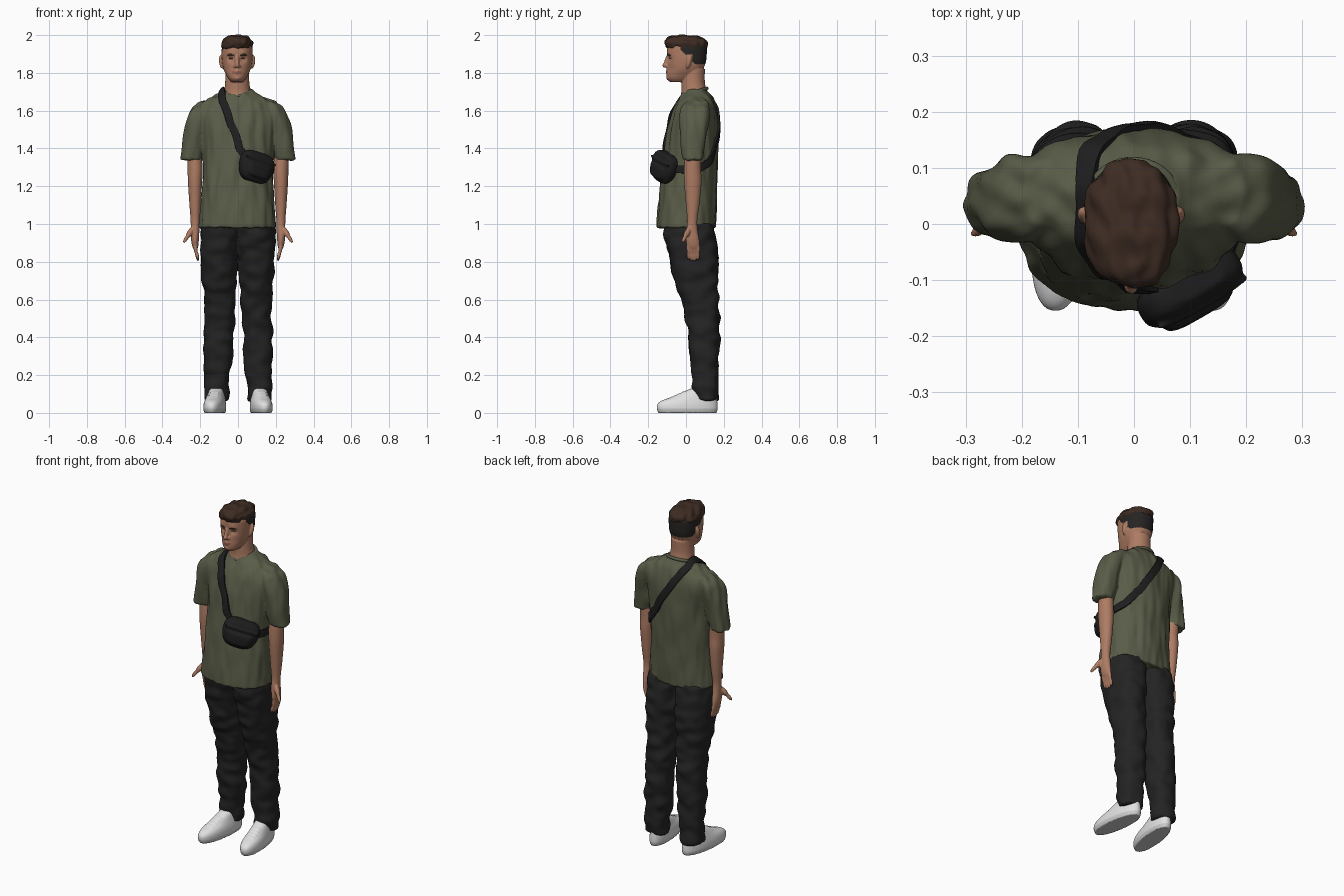
import bpy, bmesh, math
from mathutils import Vector, Matrix, noise
from mathutils.bvhtree import BVHTree

cube = bpy.data.objects.get("Cube")
if cube:
    bpy.data.objects.remove(cube)


def material(name, r, g, b, rough=0.8):
    m = bpy.data.materials.new(name)
    m.use_nodes = True
    m.diffuse_color = (r, g, b, 1)
    bsdf = m.node_tree.nodes["Principled BSDF"]
    bsdf.inputs["Base Color"].default_value = (r, g, b, 1)
    bsdf.inputs["Roughness"].default_value = rough
    return m


OLIVE = material("olive cloth", 0.10, 0.108, 0.064)
CHARCOAL = material("charcoal cloth", 0.017, 0.017, 0.018)
SKIN = material("skin", 0.42, 0.2, 0.125)
LIP = material("lips", 0.3, 0.11, 0.08)
BROWN = material("brown hair", 0.046, 0.024, 0.016)
FADE = material("dark short hair", 0.02, 0.018, 0.017)
WHITE = material("white leather", 0.75, 0.75, 0.75)
SOLE = material("shoe sole", 0.6, 0.6, 0.6)
BLACK = material("black nylon", 0.013, 0.013, 0.014)


def spline(points, steps):
    """Smooth curve through tuples of any length."""
    out, last = [], len(points) - 1
    for i in range(last):
        a, b, c, d = (points[min(max(j, 0), last)] for j in range(i - 1, i + 3))
        for k in range(steps):
            t = k / steps
            out.append(tuple(
                q + t / 2 * (r - p + t * (2 * p - 5 * q + 4 * r - s + t * (3 * (q - r) + s - p)))
                for p, q, r, s in zip(a, b, c, d)))
    return out + [tuple(points[-1])]


def loft(bm, rings, side=1, power=2.0, n=40, steps=5):
    """Closed skin over rings given as (z, x min, x max, y min, y max)."""
    loops = []
    for z, x0, x1, y0, y1 in spline(rings, steps):
        loop = []
        for i in range(n):
            c, s = math.cos(math.tau * i / n), math.sin(math.tau * i / n)
            c = math.copysign(abs(c) ** (2 / power), c)
            s = math.copysign(abs(s) ** (2 / power), s)
            x, y = (x0 + x1 + (x1 - x0) * c) / 2, (y0 + y1 + (y1 - y0) * s) / 2
            loop.append(bm.verts.new((x * side, y, z)))
        loops.append(loop)
    for a, b in zip(loops, loops[1:]):
        for i in range(n):
            j = (i + 1) % n
            bm.faces.new((a[i], a[j], b[j], b[i]))
    bm.faces.new(loops[0])
    bm.faces.new(loops[-1])


def blob(bm, p, q, radius, side=1):
    """Long ellipsoid from p to q."""
    p, q = Vector(p), Vector(q)
    p.x, q.x = p.x * side, q.x * side
    turn = (q - p).to_track_quat("Z", "Y").to_matrix().to_4x4()
    size = Matrix.Diagonal((radius, radius, (q - p).length / 2, 1))
    bmesh.ops.create_uvsphere(bm, u_segments=16, v_segments=10, radius=1,
                              matrix=Matrix.Translation((p + q) / 2) @ turn @ size)


def finish(bm, name, mats, voxel=0.0, smooth=2):
    """Turn a bmesh into a smooth object, fused into one skin if voxel is set."""
    bmesh.ops.recalc_face_normals(bm, faces=bm.faces)
    mesh = bpy.data.meshes.new(name)
    bm.to_mesh(mesh)
    bm.free()
    ob = bpy.data.objects.new(name, mesh)
    bpy.context.collection.objects.link(ob)
    if voxel:
        mod = ob.modifiers.new("fuse", "REMESH")
        mod.mode, mod.voxel_size = "VOXEL", voxel
        mod = ob.modifiers.new("soften", "SMOOTH")
        mod.factor, mod.iterations = 0.5, smooth
        graph = bpy.context.evaluated_depsgraph_get()
        fused = bpy.data.meshes.new_from_object(ob.evaluated_get(graph))
        ob.modifiers.clear()
        ob.data = fused
    ob.data.materials.clear()
    for m in mats:
        ob.data.materials.append(m)
    ob.data.polygons.foreach_set("use_smooth", [True] * len(ob.data.polygons))
    ob.data.set_sharp_from_angle(angle=math.radians(50))
    return ob


def crumple(ob, scale, amount):
    """Push the surface in and out in soft folds."""
    normals = [v.normal.copy() for v in ob.data.vertices]
    for v, nor in zip(ob.data.vertices, normals):
        v.co += nor * amount * noise.noise(v.co * Vector(scale))


# Shirt: body, two sleeves and a collar rib
bm = bmesh.new()
loft(bm, [(0.98, -.208, .204, -.155, .155), (1.1, -.197, .193, -.148, .16),
          (1.25, -.187, .185, -.13, .165), (1.4, -.187, .187, -.112, .168),
          (1.5, -.2, .2, -.097, .168), (1.58, -.213, .213, -.076, .166),
          (1.63, -.2, .2, -.054, .156), (1.665, -.155, .155, -.036, .14),
          (1.69, -.1, .1, -.022, .124), (1.715, -.078, .078, -.005, .11)], power=2.3)
for s in (1, -1):
    loft(bm, [(1.338, .198, .306, -.02, .095), (1.45, .17, .291, -.032, .108),
              (1.55, .15, .274, -.035, .122), (1.61, .14, .247, -.025, .125),
              (1.65, .14, .195, 0, .11)], s)
shirt = finish(bm, "shirt", [OLIVE], 0.008, 3)
crumple(shirt, (26, 26, 6), 0.009)

bpy.ops.mesh.primitive_torus_add(major_radius=1, minor_radius=0.11, location=(-.002, .045, 1.698))
collar = bpy.context.object
collar.name = "collar"
collar.scale, collar.rotation_euler = (.077, .07, .08), (0.3, 0, 0)
collar.data.materials.append(OLIVE)
bpy.ops.object.shade_smooth()

# Trousers: two legs joined at the hips
bm = bmesh.new()
for s in (1, -1):
    loft(bm, [(.065, .05, .177, .042, .168), (.15, .047, .179, .038, .17),
              (.3, .03, .18, .02, .173), (.45, .022, .179, .008, .176),
              (.58, .016, .176, -.022, .171), (.7, .01, .187, -.06, .168),
              (.82, 0, .196, -.086, .17), (.92, -.01, .2, -.11, .16),
              (1.0, -.02, .196, -.115, .145)], s, 2.3)
trousers = finish(bm, "trousers", [CHARCOAL], 0.008, 2)
crumple(trousers, (14, 14, 18), 0.012)

# Shoes, toes turned slightly out
for s, label in ((1, "left"), (-1, "right")):
    bm = bmesh.new()
    loft(bm, [(0, .064, .168, -.148, .163), (.02, .06, .172, -.156, .168),
              (.045, .06, .171, -.154, .168), (.065, .064, .167, -.13, .166),
              (.085, .07, .162, -.075, .164), (.11, .076, .156, -.02, .162),
              (.13, .08, .152, .03, .158)], s, 2.2)
    for k in range(4):
        y, z = -.075 + .02 * k, .08 + .009 * k
        blob(bm, (.088, y, z), (.144, y, z), .007, s)
    pivot = Matrix.Translation((.115 * s, .06, 0))
    bm.transform(pivot @ Matrix.Rotation(.13 * s, 4, "Z") @ pivot.inverted())
    shoe = finish(bm, label + "_shoe", [WHITE, SOLE], 0.005, 2)
    for f in shoe.data.polygons:
        f.material_index = int(f.center.z < .022)

# Arms with hands
for s, label in ((1, "left"), (-1, "right")):
    bm = bmesh.new()
    loft(bm, [(1.42, .2, .27, 0, .085), (1.3, .187, .267, -.01, .08),
              (1.22, .19, .265, -.01, .082), (1.1, .197, .257, 0, .071),
              (1.02, .203, .251, .006, .06), (.97, .204, .25, .002, .062),
              (.92, .207, .249, -.002, .07), (.885, .21, .243, .004, .073),
              (.868, .215, .236, .015, .065)], s)
    for k in range(4):
        y = .012 + .017 * k
        tip = .815 - .01 * math.sin(k)
        blob(bm, (.228, y, .905), (.222, y + .002, .84), .011, s)
        blob(bm, (.224, y + .002, .865), (.21, y, tip - .005), .0095, s)
    blob(bm, (.235, .02, .985), (.272, -.008, .925), .015, s)
    blob(bm, (.258, .003, .95), (.289, -.02, .9), .0105, s)
    finish(bm, label + "_arm", [SKIN], 0.005, 2)

# Head, neck, nose and ears
bm = bmesh.new()
loft(bm, [(1.752, -.035, .025, -.082, 0), (1.768, -.05, .04, -.098, .03),
          (1.79, -.063, .053, -.101, .06), (1.82, -.077, .067, -.1, .09),
          (1.86, -.085, .075, -.097, .106), (1.9, -.087, .077, -.1, .11),
          (1.94, -.084, .075, -.097, .11), (1.97, -.068, .058, -.075, .09),
          (1.985, -.04, .03, -.04, .05)], power=2.3)
loft(bm, [(1.64, -.085, .08, -.035, .12), (1.7, -.074, .068, -.025, .11),
          (1.75, -.068, .06, -.025, .1), (1.82, -.066, .058, -.02, .1)])
blob(bm, (-.005, -.092, 1.9), (-.005, -.112, 1.828), .012)
blob(bm, (-.005, -.108, 1.856), (-.005, -.116, 1.828), .0125)
for s in (1, -1):
    blob(bm, (-.005 + s * .011, -.1, 1.845), (-.005 + s * .012, -.1, 1.825), .009)
    blob(bm, (-.005 + s * .086, .024, 1.895), (-.005 + s * .078, .006, 1.823), .014)
head = finish(bm, "head", [SKIN, FADE, BROWN, LIP], 0.004, 3)

# Face modelling: (distance from middle, height, spread, push along y)
SHAPES = [(.033, 1.876, .013, .011), (.035, 1.9, .012, -.005), (0, 1.803, .014, -.006),
          (0, 1.787, .007, .004), (.05, 1.82, .018, .005), (0, 1.768, .013, -.005)]
for v in head.data.vertices:
    if v.co.y < -.03:
        x, z = abs(v.co.x + .005), v.co.z
        v.co.y += sum(d * math.exp(-((x - a) ** 2 + (z - h) ** 2) / (2 * w * w))
                      for a, h, w, d in SHAPES)


def head_colour(p):
    x, y, z = abs(p.x + .005), p.y, p.z
    if x < .08 or y > .035 or z > 1.9:
        if y > -.03 and z > max(1.845, 1.895 - y):
            return 1
    if y < -.04:
        if .014 < x < .054 and abs(z - 1.897 + abs(x - .036) * .2) < .005:
            return 2
        if .021 < x < .043 and abs(z - 1.876) < .004:
            return 1
        if x < .023 and abs(z - 1.802) < .006:
            return 3
    return 0


for f in head.data.polygons:
    f.material_index = head_colour(f.center)

# Tousled hair on top
bm = bmesh.new()
loft(bm, [(1.928, -.082, .073, -.098, .108), (1.945, -.088, .079, -.108, .114),
          (1.965, -.084, .075, -.112, .111), (1.983, -.068, .06, -.1, .088),
          (1.995, -.045, .036, -.075, .055), (1.999, -.015, .01, -.03, .01)], power=2.3)
hair = finish(bm, "hair", [BROWN], 0.005, 2)
crumple(hair, (40, 26, 40), 0.009)

# Shoulder strap laid over the shirt
shirt_tree = BVHTree.FromPolygons([v.co for v in shirt.data.vertices],
                                  [p.vertices for p in shirt.data.polygons])
guide = [(.04, -.15, 1.35), (0, -.13, 1.43), (-.045, -.1, 1.56), (-.085, -.04, 1.67),
         (-.1, .04, 1.72), (-.085, .12, 1.69), (-.03, .17, 1.6), (.05, .18, 1.48),
         (.12, .17, 1.38), (.18, .11, 1.31), (.195, .03, 1.29), (.17, -.06, 1.29)]
path, normals = [], []
for p in spline(guide, 6):
    spot, nor, _, _ = shirt_tree.find_nearest(Vector(p))
    path.append(spot + nor * .004)
    normals.append(nor)
bm = bmesh.new()
rows = []
for i, p in enumerate(path):
    along = path[min(i + 1, len(path) - 1)] - path[max(i - 1, 0)]
    nor = sum(normals[max(i - 2, 0):i + 3], Vector()).normalized()
    across = along.cross(nor).normalized() * .02
    rows.append([bm.verts.new(p + across * w + nor * h)
                 for w, h in ((-1, -.006), (-1, .005), (0, .008), (1, .005), (1, -.006))])
for a, b in zip(rows, rows[1:]):
    for i in range(5):
        j = (i + 1) % 5
        bm.faces.new((a[i], a[j], b[j], b[i]))
bm.faces.new(rows[0])
bm.faces.new(rows[-1])
finish(bm, "bag_strap", [BLACK])

# Bag: rounded pouch with a front pocket and a zip ridge
place = (Matrix.Translation((.096, -.113, 1.303)) @ Matrix.Rotation(.52, 4, "Z")
         @ Matrix.Rotation(.28, 4, "Y"))
bm = bmesh.new()
loft(bm, [(-.082, -.045, .045, -.025, .025), (-.065, -.075, .075, -.038, .036),
          (-.02, -.097, .097, -.046, .04), (.03, -.1, .1, -.042, .04),
          (.062, -.085, .085, -.034, .036), (.078, -.055, .055, -.02, .024)], power=3)
loft(bm, [(-.06, -.045, .045, -.05, 0), (-.045, -.065, .065, -.058, 0),
          (0, -.072, .072, -.058, 0), (.012, -.07, .07, -.05, 0)], power=3.5)
blob(bm, (-.1, -.036, .035), (.1, -.036, .035), .012)
bm.transform(place)
finish(bm, "bag", [BLACK], 0.005, 2)
